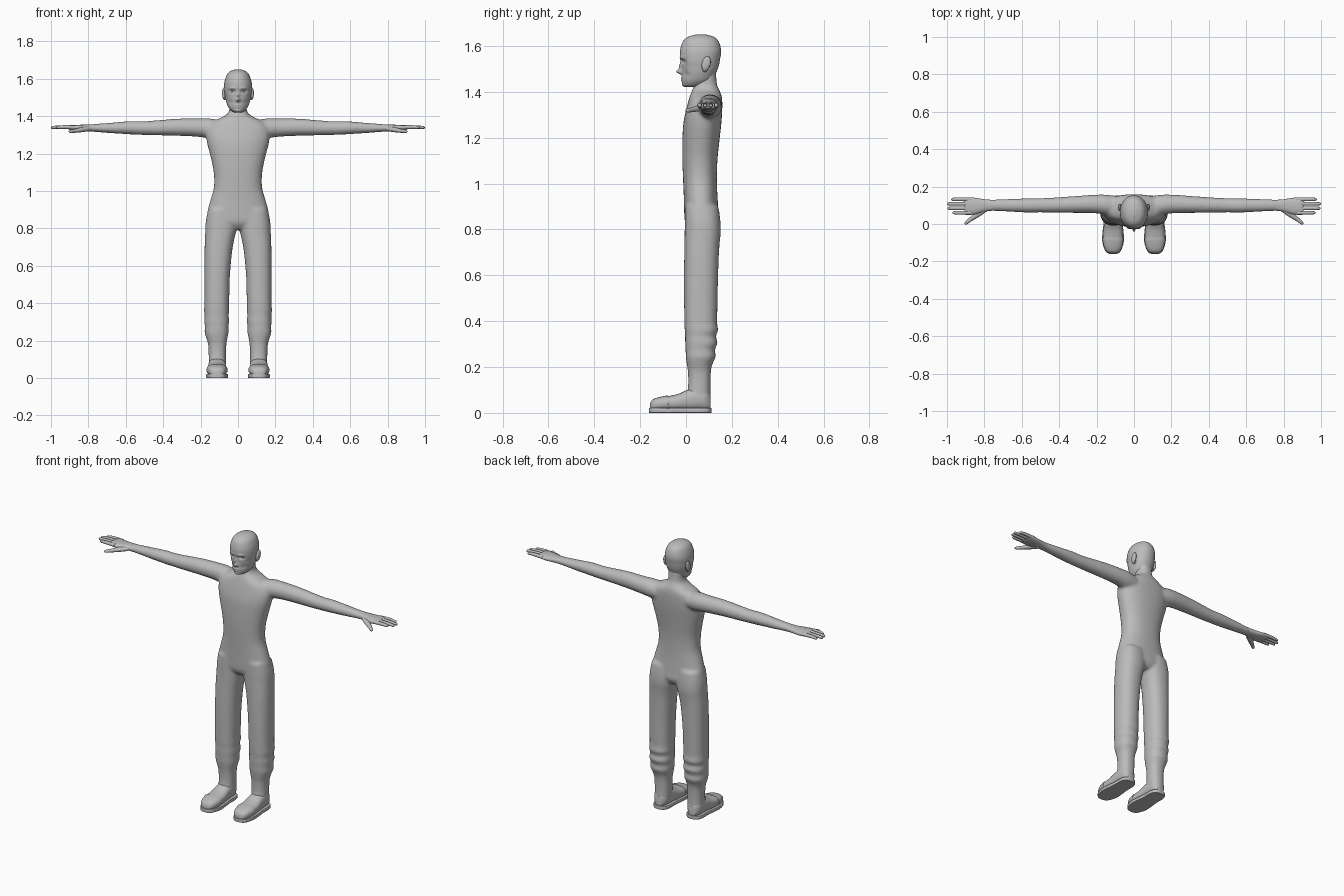
import bpy, bmesh, math
from mathutils import Vector, Matrix

GREY = bpy.data.materials.new("plain grey")
GREY.diffuse_color = (0.5, 0.5, 0.5, 1)
X, Y, Z = Vector((1, 0, 0)), Vector((0, 1, 0)), Vector((0, 0, 1))


def spline(keys, steps):
    """Catmull-Rom interpolation of ring parameters."""
    out = []
    for i in range(len(keys) - 1):
        p = [keys[max(i - 1, 0)], keys[i], keys[i + 1], keys[min(i + 2, len(keys) - 1)]]
        for s in range(steps):
            t = s / steps
            out.append([0.5 * (2 * b + (c - a) * t + (2 * a - 5 * b + 4 * c - d) * t * t
                               + (3 * b - a - 3 * c + d) * t ** 3) for a, b, c, d in zip(*p)])
    out.append(list(keys[-1]))
    return out


def loft(bm, keys, u, v, n=2.0, segs=28, steps=4):
    """Skin rings (cx, cy, cz, ru, rv) lying in the plane of u and v."""
    rings = []
    for cx, cy, cz, ru, rv in spline(keys, steps):
        ring = []
        for k in range(segs):
            a = 2 * math.pi * k / segs
            c, s = math.cos(a), math.sin(a)
            pu = math.copysign(abs(c) ** (2 / n), c) * max(ru, 0.001)
            pv = math.copysign(abs(s) ** (2 / n), s) * max(rv, 0.001)
            ring.append(bm.verts.new(Vector((cx, cy, cz)) + u * pu + v * pv))
        rings.append(ring)
    for a, b in zip(rings, rings[1:]):
        for k in range(segs):
            j = (k + 1) % segs
            bm.faces.new((a[k], a[j], b[j], b[k]))
    bm.faces.new(rings[0])
    bm.faces.new(rings[-1])


def ball(bm, centre, radii, tilt=0.0):
    m = Matrix.Translation(centre) @ Matrix.Rotation(tilt, 4, 'X') @ Matrix.Diagonal((*radii, 1))
    bmesh.ops.create_uvsphere(bm, u_segments=20, v_segments=12, radius=1, matrix=m)


def finish(bm, name, angle=50):
    bmesh.ops.recalc_face_normals(bm, faces=bm.faces)
    me = bpy.data.meshes.new(name)
    bm.to_mesh(me)
    bm.free()
    ob = bpy.data.objects.new(name, me)
    bpy.context.collection.objects.link(ob)
    me.materials.append(GREY)
    bpy.ops.object.select_all(action='DESELECT')
    ob.select_set(True)
    bpy.context.view_layer.objects.active = ob
    bpy.ops.object.shade_smooth_by_angle(angle=math.radians(angle))
    return ob


# Body: torso, neck, arms and trouser legs, fused into one skin
bm = bmesh.new()
torso = [(.795, .02, .125, .07), (.83, -.004, .145, .155), (.88, -.008, .142, .165),
         (.95, -.01, .137, .148), (1.02, -.013, .135, .129), (1.10, -.016, .137, .13),
         (1.18, -.016, .145, .146), (1.26, -.012, .154, .166), (1.32, .0, .158, .17),
         (1.365, .012, .158, .145), (1.39, .02, .153, .095), (1.41, .028, .144, .06),
         (1.435, .036, .135, .046), (1.50, .04, .13, .046)]
loft(bm, [(0, (f + b) / 2, z, w, (b - f) / 2) for z, f, b, w in torso], X, Y, 2.3, 36)
# z, inner x, outer x, front y, back y
leg = [(.90, .01, .16, -.005, .142), (.84, .003, .172, -.006, .15), (.79, .008, .175, -.006, .152),
       (.74, .02, .177, -.007, .147), (.68, .031, .179, -.008, .143), (.55, .043, .18, -.009, .139),
       (.45, .046, .18, -.008, .137), (.39, .048, .18, -.007, .136), (.36, .047, .182, -.006, .141),
       (.335, .05, .178, -.004, .13), (.305, .047, .181, -.004, .138), (.275, .051, .177, -.002, .126),
       (.245, .05, .179, -.001, .13), (.215, .056, .17, .003, .116), (.18, .062, .16, .008, .109),
       (.12, .064, .157, .009, .107), (.06, .064, .157, .0, .108)]
# x, y, z, half depth, half height
arm = [(.06, .09, 1.325, .055, .045), (.15, .103, 1.335, .054, .053), (.22, .107, 1.339, .049, .049),
       (.32, .104, 1.341, .045, .046), (.42, .101, 1.338, .041, .041), (.50, .1, 1.336, .038, .037),
       (.57, .099, 1.338, .038, .036), (.68, .1, 1.337, .034, .028), (.77, .1, 1.337, .030, .021),
       (.80, .1, 1.337, .030, .019)]
for s in (1, -1):
    loft(bm, [(s * (i + o) / 2, (f + b) / 2, z, (o - i) / 2, (b - f) / 2)
              for z, i, o, f, b in leg], X, Y, 2.3)
    loft(bm, [(s * x, y, z, a, b) for x, y, z, a, b in arm], Y, Z)
body = finish(bm, "body")
mod = body.modifiers.new("fuse", 'REMESH')
mod.mode, mod.voxel_size, mod.use_smooth_shade = 'VOXEL', .008, True
mod = body.modifiers.new("soften", 'SMOOTH')
mod.factor, mod.iterations = .5, 8

# Head: lofted skull, with face features pushed in and out
bm = bmesh.new()
skull = [(1.65, .045, .085, .015), (1.64, .01, .12, .042), (1.62, -.013, .142, .06),
         (1.58, -.026, .153, .073), (1.54, -.025, .148, .074), (1.51, -.019, .142, .07),
         (1.48, -.018, .13, .064), (1.45, -.017, .115, .053), (1.43, -.014, .09, .037),
         (1.42, -.004, .07, .02)]
loft(bm, [(0, (f + b) / 2, z, w, (b - f) / 2) for z, f, b, w in skull], X, Y, 2.1, 80, 8)
# x, z, push along y, spread in x, spread in z
features = [(0, 1.487, -.023, .010, .010), (0, 1.508, -.012, .008, .016),
            (.03, 1.532, .013, .015, .009), (-.03, 1.532, .013, .015, .009),
            (.03, 1.55, -.006, .018, .006), (-.03, 1.55, -.006, .018, .006),
            (0, 1.459, -.006, .017, .004), (0, 1.448, -.005, .014, .004),
            (0, 1.428, -.004, .015, .007), (.042, 1.475, .006, .014, .016),
            (-.042, 1.475, .006, .014, .016)]
for v in bm.verts:
    if v.co.y < .05:
        x, z = v.co.x, v.co.z
        v.co.y += sum(d * math.exp(-((x - fx) / sx) ** 2 - ((z - fz) / sz) ** 2)
                      for fx, fz, d, sx, sz in features)
finish(bm, "head", 80)

# Eyes and ears
bm = bmesh.new()
for s in (1, -1):
    ball(bm, (s * .03, .006, 1.531), (.014, .013, .010))
finish(bm, "eyes")
bm = bmesh.new()
for s in (1, -1):
    ball(bm, (s * .075, .088, 1.522), (.010, .019, .033), -.25)
    ball(bm, (s * .068, .084, 1.505), (.012, .012, .02), -.25)
finish(bm, "ears")

# Hands: palm, four fingers and a thumb
palm = [(.76, .1, 1.337, .029, .02), (.80, .099, 1.337, .033, .018), (.85, .096, 1.337, .044, .017),
        (.89, .097, 1.339, .045, .014), (.905, .097, 1.339, .042, .010)]
fingers = [(.060, .972), (.084, .998), (.108, 1.0), (.132, .978)]
for s, side in ((1, "left"), (-1, "right")):
    bm = bmesh.new()
    loft(bm, [(s * x, y, z, a, b) for x, y, z, a, b in palm], Y, Z, 2.3)
    for y, tip in fingers:
        loft(bm, [(s * .87, y, 1.34, .011, .011), (s * .93, y, 1.342, .010, .010),
                  (s * (tip - .012), y, 1.34, .0085, .008), (s * (tip - .003), y, 1.339, .005, .005),
                  (s * tip, y, 1.339, .001, .001)], Y, Z, segs=14)
    loft(bm, [(s * .80, .08, 1.333, .018, .014), (s * .84, .05, 1.327, .016, .013),
              (s * .875, .024, 1.321, .011, .010), (s * .897, .006, 1.318, .009, .008),
              (s * .905, .0, 1.317, .002, .002)], Vector((s * .58, .81, 0)), Z, segs=16)
    finish(bm, side + "_hand")

# Boots: rounded upper on a flat sole; y, half width, top z
upper = [(-.157, .018, .04), (-.147, .036, .057), (-.12, .049, .068), (-.082, .056, .076),
         (-.074, .053, .074), (-.03, .051, .084), (.0, .048, .098), (.05, .046, .115),
         (.085, .041, .115), (.106, .025, .085)]
sole = [(-.161, .016), (-.152, .035), (-.13, .048), (-.09, .058), (-.04, .056), (.01, .050),
        (.06, .050), (.09, .044), (.105, .031), (.111, .015)]
for s, side in ((1, "left"), (-1, "right")):
    bm = bmesh.new()
    loft(bm, [(s * .112, y, (t + .01) / 2, w, (t - .01) / 2) for y, w, t in upper], X, Z, 2.5)
    finish(bm, side + "_boot")
    bm = bmesh.new()
    loft(bm, [(s * .112, y, .011, w, .011) for y, w in sole], X, Z, 12)
    finish(bm, side + "_sole", 35)
